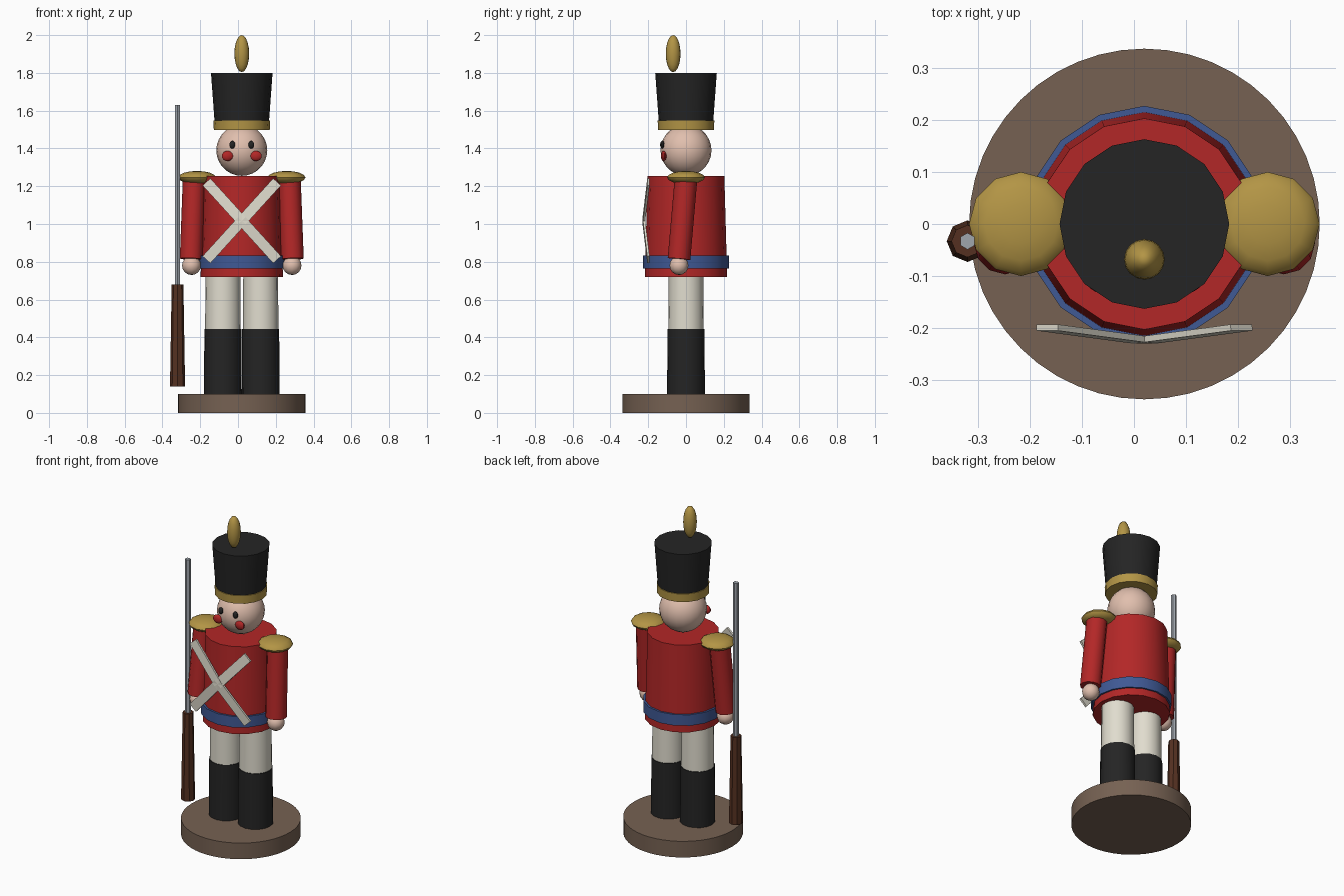
import bpy
import bmesh
from math import radians
from mathutils import Vector

if "Cube" in bpy.data.objects:
    bpy.data.objects.remove(bpy.data.objects["Cube"])

CX = 0.02  # the figure stands a little off centre because of the musket


def material(name, r, g, b):
    m = bpy.data.materials.new(name)
    m.use_nodes = True
    m.diffuse_color = (r, g, b, 1)
    m.node_tree.nodes["Principled BSDF"].inputs["Base Color"].default_value = (r, g, b, 1)
    return m


RED = material("coat red", 0.45, 0.02, 0.02)
GOLD = material("gold", 0.45, 0.3, 0.06)
BLUE = material("belt blue", 0.05, 0.1, 0.3)
SKIN = material("skin", 0.75, 0.52, 0.42)
CREAM = material("cream cloth", 0.75, 0.72, 0.62)
BLACK = material("black", 0.018, 0.018, 0.018)
BROWN = material("base brown", 0.18, 0.12, 0.085)
WOOD = material("dark wood", 0.09, 0.03, 0.015)
STEEL = material("steel", 0.35, 0.38, 0.42)


def finish(ob, name, mat):
    ob.name = name
    ob.data.materials.append(mat)
    bpy.ops.object.shade_smooth_by_angle(angle=radians(35))
    return ob


def tube(name, mat, start, end, r1, r2, sides=16):
    """Tapered cylinder between two points."""
    a, b = Vector(start), Vector(end)
    bpy.ops.mesh.primitive_cone_add(vertices=sides, radius1=r1, radius2=r2,
                                    depth=(b - a).length, location=(a + b) / 2)
    ob = bpy.context.object
    ob.rotation_euler = Vector((0, 0, 1)).rotation_difference(b - a).to_euler()
    return finish(ob, name, mat)


def column(name, mat, x, y, z1, z2, r1, r2, sides=16):
    return tube(name, mat, (x, y, z1), (x, y, z2), r1, r2, sides)


def ball(name, mat, loc, size, segments=16, rings=10):
    bpy.ops.mesh.primitive_uv_sphere_add(segments=segments, ring_count=rings,
                                         radius=1, location=loc)
    ob = bpy.context.object
    ob.scale = size
    bpy.ops.object.transform_apply(location=False, rotation=False, scale=True)
    finish(ob, name, mat)
    bpy.ops.object.shade_smooth()
    return ob


def strap(name, side):
    """Flat band bent outwards at the chest, ending at both sides."""
    bm = bmesh.new()
    across = Vector((0.74 * side, 0, 0.67)) * 0.028
    rows = []
    for t in (-1, 0, 1):
        mid = Vector((CX - side * 0.187 * t, -0.23 + 0.025 * abs(t), 1.017 + 0.206 * t))
        rows.append([bm.verts.new(mid - across), bm.verts.new(mid + across)])
    for low, high in zip(rows, rows[1:]):
        bm.faces.new((low[0], low[1], high[1], high[0]))
    bmesh.ops.recalc_face_normals(bm, faces=bm.faces)
    bm.normal_update()
    # face the front, then thicken towards the coat
    bmesh.ops.reverse_faces(bm, faces=[f for f in bm.faces if f.normal.y > 0])
    mesh = bpy.data.meshes.new(name)
    bm.to_mesh(mesh)
    bm.free()
    ob = bpy.data.objects.new(name, mesh)
    bpy.context.collection.objects.link(ob)
    mesh.materials.append(CREAM)
    solid = ob.modifiers.new("thickness", 'SOLIDIFY')
    solid.thickness = 0.012
    solid.offset = -1


# Base and body
column("base", BROWN, CX, 0, 0, 0.1, 0.337, 0.337, 48)
column("coat", RED, CX, 0, 0.72, 1.255, 0.218, 0.203)
column("belt", BLUE, CX, 0, 0.765, 0.833, 0.227, 0.227)

# Paired limbs and face details
for side, label in ((1, "left"), (-1, "right")):
    x = CX + side * 0.1
    column(label + "_boot", BLACK, x, 0, 0.1, 0.445, 0.1, 0.098)
    column(label + "_trouser_leg", CREAM, x, 0, 0.43, 0.74, 0.094, 0.092)
    tube(label + "_arm", RED, (CX + side * 0.268, -0.037, 0.815),
         (CX + side * 0.252, 0, 1.24), 0.06, 0.06, 12)
    ball(label + "_hand", SKIN, (CX + side * 0.266, -0.037, 0.78), (0.05, 0.05, 0.05), 12, 8)
    ball(label + "_epaulette", GOLD, (CX + side * 0.237, 0, 1.246), (0.1, 0.1, 0.035), 12, 8)
    ball(label + "_eye", BLACK, (CX + side * 0.05, -0.125, 1.42), (0.016, 0.012, 0.021), 10, 8)
    ball(label + "_cheek", RED, (CX + side * 0.076, -0.118, 1.36), (0.031, 0.015, 0.027), 10, 8)
    strap(label + "_shoulder_strap", side)

# Head and tall hat
ball("head", SKIN, (CX, 0, 1.39), (0.135, 0.135, 0.135), 20, 14)
column("hat", BLACK, CX, 0, 1.5, 1.8, 0.141, 0.163)
column("hat_band", GOLD, CX, 0, 1.497, 1.548, 0.148, 0.15)
ball("plume", GOLD, (CX, -0.068, 1.902), (0.039, 0.039, 0.098))

# Musket at the right hand
column("musket_stock", WOOD, -0.32, -0.033, 0.14, 0.68, 0.04, 0.031, 8)
column("musket_barrel", STEEL, -0.32, -0.033, 0.67, 1.63, 0.016, 0.016, 6)
